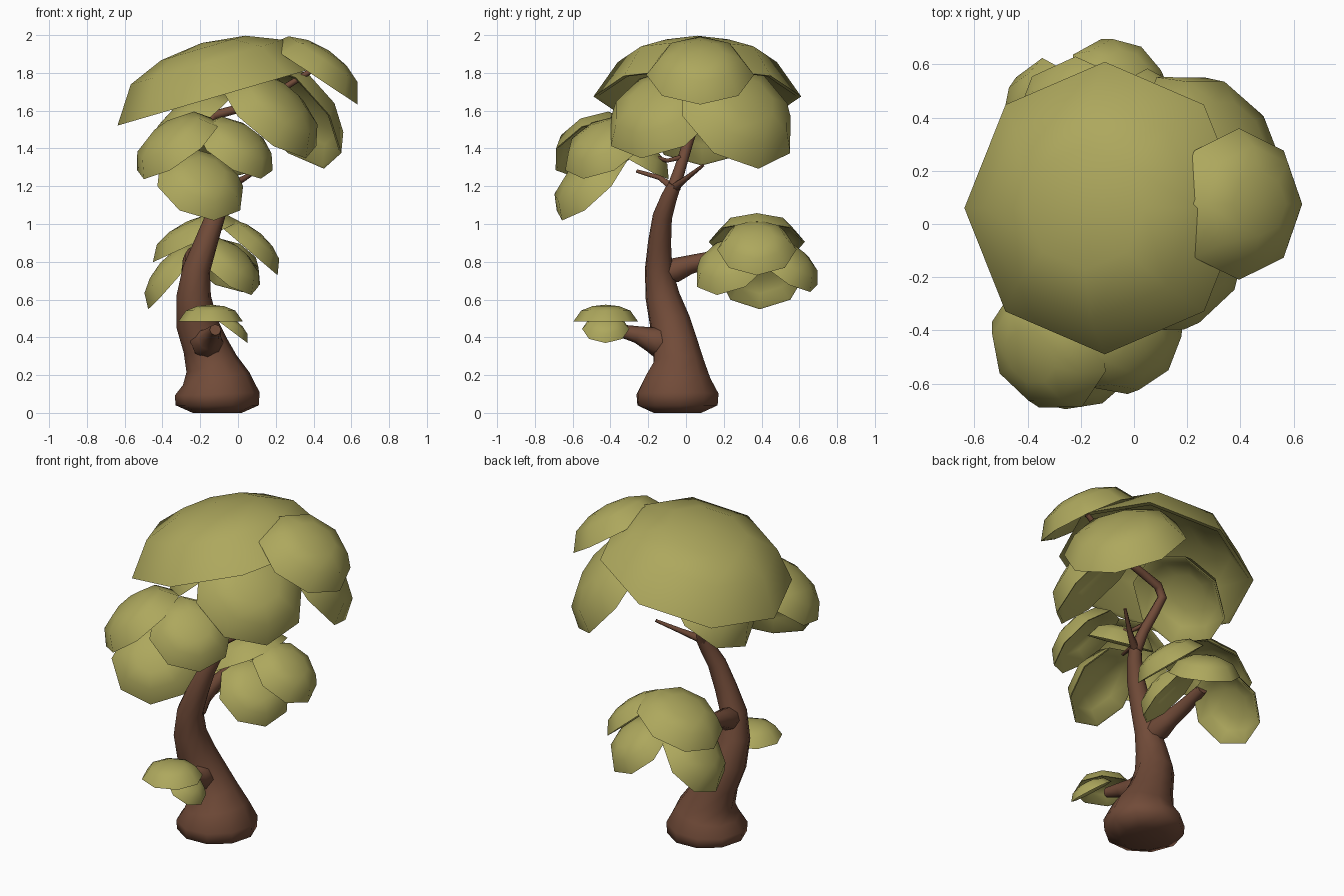
import bpy, bmesh, math
from mathutils import Vector

if "Cube" in bpy.data.objects:
    bpy.data.objects.remove(bpy.data.objects["Cube"])


def material(name, rgb):
    m = bpy.data.materials.new(name)
    m.diffuse_color = (*rgb, 1)
    m.use_nodes = True
    m.node_tree.nodes["Principled BSDF"].inputs["Base Color"].default_value = m.diffuse_color
    return m


LEAF = material("leaf_green", (0.42, 0.39, 0.11))
BARK = material("bark_brown", (0.165, 0.07, 0.04))


def finish(bm, name, mat, angle):
    bmesh.ops.recalc_face_normals(bm, faces=bm.faces)
    me = bpy.data.meshes.new(name)
    bm.to_mesh(me)
    bm.free()
    ob = bpy.data.objects.new(name, me)
    bpy.context.collection.objects.link(ob)
    me.materials.append(mat)
    bpy.ops.object.select_all(action='DESELECT')
    ob.select_set(True)
    bpy.context.view_layer.objects.active = ob
    bpy.ops.object.shade_smooth_by_angle(angle=math.radians(angle))
    return ob


def bridge(bm, a, b):
    n = len(a)
    for i in range(n):
        bm.faces.new((a[i], a[(i + 1) % n], b[(i + 1) % n], b[i]))


def fan(bm, ring, tip):
    for i in range(len(ring)):
        bm.faces.new((ring[i], ring[(i + 1) % len(ring)], tip))


def leaf_cap(name, centre, normal, radius, height):
    """Hollow eight-sided dome; centre is the middle of its rim."""
    c, n = Vector(centre), Vector(normal).normalized()
    v = n.cross(Vector((0, 0, 1)))
    v = v.normalized() if v.length > 1e-4 else Vector((0, 1, 0))
    u = v.cross(n)
    bm = bmesh.new()

    def ring(r, h):
        return [bm.verts.new(c + n * h + (u * math.cos(k * math.pi / 4) +
                v * math.sin(k * math.pi / 4)) * r) for k in range(8)]

    rim = ring(radius, 0)
    for s, f in ((1.0, 1.0), (0.93, 0.74)):      # outer skin, inner skin
        prev = rim
        if s < 1:
            prev = ring(radius * 0.95, 0.01 * height)
            bridge(bm, rim, prev)
        for deg in (50, 25):
            a = math.radians(deg)
            nxt = ring(radius * s * math.sin(a), height * f * math.cos(a))
            bridge(bm, prev, nxt)
            prev = nxt
        fan(bm, prev, bm.verts.new(c + n * height * f))
    return finish(bm, name, LEAF, 60)


def limb(name, path, sides=8):
    """Tapered tube through (x, y, z, radius) points."""
    pts = [Vector(p[:3]) for p in path]
    bm = bmesh.new()
    u, prev, first = Vector((1, 0.05, 0)), None, None
    for i, p in enumerate(pts):
        t = (pts[min(i + 1, len(pts) - 1)] - pts[max(i - 1, 0)]).normalized()
        u = (u - t * u.dot(t)).normalized()
        w = t.cross(u)
        r = path[i][3]
        cur = [bm.verts.new(p + (u * math.cos(2 * math.pi * k / sides) +
               w * math.sin(2 * math.pi * k / sides)) * r) for k in range(sides)]
        if prev:
            bridge(bm, prev, cur)
        else:
            first = cur
        prev = cur
    bm.faces.new(first)
    bm.faces.new(prev)
    return finish(bm, name, BARK, 70)


# Trunk with flared foot
limb("trunk", [(-.11, -.045, 0, .13), (-.11, -.045, .04, .22), (-.11, -.045, .1, .225),
               (-.115, -.045, .18, .18), (-.14, -.04, .26, .14), (-.175, -.055, .36, .12),
               (-.22, -.085, .48, .11), (-.235, -.125, .62, .092), (-.22, -.145, .76, .074),
               (-.17, -.14, .9, .062), (-.12, -.125, 1.04, .052), (-.08, -.09, 1.14, .043),
               (-.06, -.06, 1.21, .035)], 10)

# Branches
limb("lower_branch", [(-.18, -.06, .36, .07), (-.165, -.14, .375, .09), (-.15, -.19, .39, .065),
                      (-.135, -.26, .415, .045), (-.12, -.37, .44, .03)])
limb("back_branch", [(-.225, -.14, .73, .05), (-.235, -.06, .755, .065), (-.245, .02, .785, .05),
                     (-.25, .14, .815, .042), (-.24, .3, .85, .03)])
limb("upper_branch", [(-.065, -.065, 1.19, .036), (-.09, -.03, 1.3, .03), (-.14, .01, 1.43, .028),
                      (-.17, .04, 1.52, .026), (-.13, .05, 1.575, .025), (.0, .06, 1.61, .023),
                      (.15, .06, 1.66, .02), (.4, .075, 1.82, .014)])
limb("right_twig", [(-.065, -.065, 1.19, .026), (.03, .0, 1.24, .016), (.14, .09, 1.31, .009)], 6)
limb("front_twig", [(-.065, -.065, 1.19, .026), (-.09, -.14, 1.245, .014), (-.14, -.26, 1.28, .01)], 6)
limb("middle_twig", [(-.11, .0, 1.36, .016), (-.07, -.1, 1.335, .012), (-.02, -.25, 1.38, .008)], 6)

# Leaf caps: rim centre, axis, radius, height
CLUSTERS = {
    "crown_leaf": [
        ((-.11, .06, 1.675), (-.28, 0, .96), .55, .295),
        ((.395, .075, 1.79), (.55, 0, .83), .285, .155),
        ((.16, -.12, 1.57), (.6, -.35, .72), .32, .17),
        ((.285, .265, 1.575), (.66, .46, .59), .35, .17),
        ((-.24, .1, 1.5), (-.65, -.05, .75), .29, .15)],
    "front_leaf": [
        ((-.32, -.46, 1.40), (-.55, -.3, .78), .26, .14),
        ((-.02, -.43, 1.39), (.5, -.4, .77), .235, .13),
        ((-.2, -.5, 1.2), (.3, -.65, .68), .25, .13),
        ((-.12, -.26, 1.34), (.1, .5, .85), .2, .1)],
    "back_leaf": [
        ((-.22, .375, .905), (-.42, 0, .9), .255, .12),
        ((.05, .375, .865), (.65, 0, .76), .21, .11),
        ((-.33, .4, .72), (-.75, -.05, .64), .225, .11),
        ((-.06, .24, .77), (.6, -.35, .72), .21, .11),
        ((-.06, .53, .77), (.35, .55, .76), .2, .11)],
    "low_leaf": [
        ((-.145, -.425, .485), (0, 0, 1), .17, .088),
        ((-.05, -.425, .445), (.6, 0, .8), .125, .06)],
}
for part, caps in CLUSTERS.items():
    for i, cap in enumerate(caps, 1):
        leaf_cap(f"{part}_{i}", *cap)
